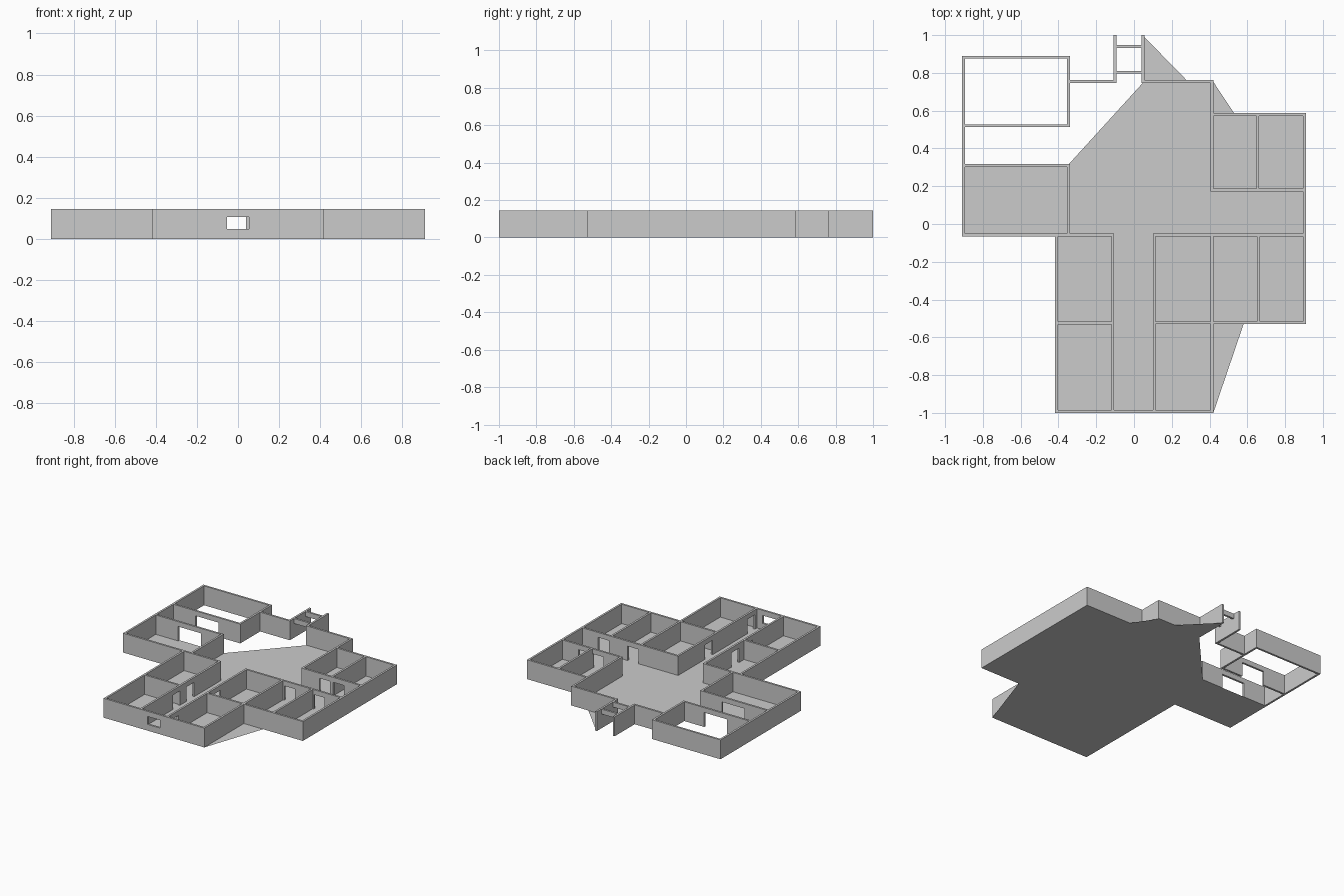
import bpy, bmesh

if "Cube" in bpy.data.objects:
    bpy.data.objects.remove(bpy.data.objects["Cube"])

H = 0.145      # wall height
D = 0.108      # door head height
T = 0.015      # wall thickness


def add_box(bm, x0, x1, y0, y1, z0, z1):
    v = bmesh.ops.create_cube(bm, size=1)["verts"]
    for p in v:
        p.co = ((x0 + x1) / 2 + p.co.x * (x1 - x0),
                (y0 + y1) / 2 + p.co.y * (y1 - y0),
                (z0 + z1) / 2 + p.co.z * (z1 - z0))


def wall(name, axis, at, a, b, openings=()):
    """Straight wall along an axis; openings are (start, end, sill, head)."""
    bm = bmesh.new()

    def piece(s, e, z0, z1):
        if e - s < 1e-4 or z1 - z0 < 1e-4:
            return
        lo, hi = at - T / 2, at + T / 2
        if axis == 'x':
            add_box(bm, s, e, lo, hi, z0, z1)
        else:
            add_box(bm, lo, hi, s, e, z0, z1)

    pos = a
    for s, e, sill, head in sorted(openings):
        piece(pos, s, 0, H)
        piece(s, e, 0, sill)
        piece(s, e, head, H)
        pos = e
    piece(pos, b, 0, H)
    me = bpy.data.meshes.new(name)
    bm.to_mesh(me)
    bm.free()
    bpy.context.collection.objects.link(bpy.data.objects.new(name, me))


def door(s, e):
    return (s, e, 0, D)


# West wing
wall("west_wall", 'y', -0.9025, -0.06, 0.89)
wall("northwest_north_wall", 'x', 0.8825, -0.91, -0.34)
wall("northwest_east_wall", 'y', -0.3475, 0.515, 0.89)
wall("northwest_south_wall", 'x', 0.52, -0.91, -0.34, [door(-0.71, -0.52)])
wall("west_room_north_wall", 'x', 0.31, -0.91, -0.34, [door(-0.71, -0.52)])
wall("west_room_east_wall", 'y', -0.3475, -0.06, 0.317)
wall("west_room_south_wall", 'x', -0.0575, -0.91, -0.105)

# South wing, with a window at the end of its corridor
wall("south_wall", 'x', -0.9925, -0.417, 0.42, [(-0.053, 0.053, 0.047, 0.106)])
wall("southwest_outer_wall", 'y', -0.41, -1.0, -0.05)
wall("corridor_west_wall", 'y', -0.1125, -1.0, -0.05,
     [door(-0.62, -0.54), door(-0.46, -0.37)])
wall("southwest_divider", 'x', -0.525, -0.417, -0.105)
wall("corridor_east_wall", 'y', 0.1075, -1.0, -0.05,
     [door(-0.96, -0.87), door(-0.46, -0.37)])
wall("southeast_outer_wall", 'y', 0.4125, -1.0, -0.05)

# East wing
wall("east_south_wall", 'x', -0.5225, 0.1, 0.91)
wall("hall_south_wall", 'x', -0.0575, 0.1, 0.91,
     [door(0.43, 0.52), door(0.675, 0.765)])
wall("east_wall", 'y', 0.9025, -0.53, 0.585)
wall("southeast_divider", 'y', 0.66, -0.53, -0.05)
wall("hall_north_wall", 'x', 0.18, 0.405, 0.91,
     [door(0.555, 0.645), door(0.67, 0.76)])
wall("northeast_divider", 'y', 0.655, 0.175, 0.585)
wall("northeast_north_wall", 'x', 0.58, 0.405, 0.91)
wall("northeast_west_wall", 'y', 0.4125, 0.175, 0.76)

# North front and entrance porch
wall("north_wall_right", 'x', 0.755, 0.04, 0.42)
wall("north_wall_left", 'x', 0.755, -0.35, -0.093)
wall("porch_wall_left", 'y', -0.1, 0.748, 1.0)
wall("porch_wall_right", 'y', 0.0475, 0.748, 1.0)
for label, y in (("outer", 0.94), ("inner", 0.803)):
    wall(label + "_porch_header", 'x', y, -0.1, 0.047, [door(-0.1, 0.047)])

# Floor sheet, spreading past the walls in a few triangles
outline = [(-0.91, -0.065), (-0.417, -0.065), (-0.417, -1), (0.42, -1),
           (0.58, -0.53), (0.91, -0.53), (0.91, 0.587), (0.53, 0.587),
           (0.415, 0.76), (0.28, 0.76), (0.045, 1), (0.045, 0.745),
           (0.41, 0.48), (0.41, 0.22), (-0.345, 0.317), (-0.91, 0.317)]
bm = bmesh.new()
bm.faces.new([bm.verts.new((x, y, 0.001)) for x, y in outline])
bmesh.ops.triangulate(bm, faces=bm.faces[:])
me = bpy.data.meshes.new("floor")
bm.to_mesh(me)
bm.free()
bpy.context.collection.objects.link(bpy.data.objects.new("floor", me))
for v in me.vertices:
    v.co.z = 0.0
